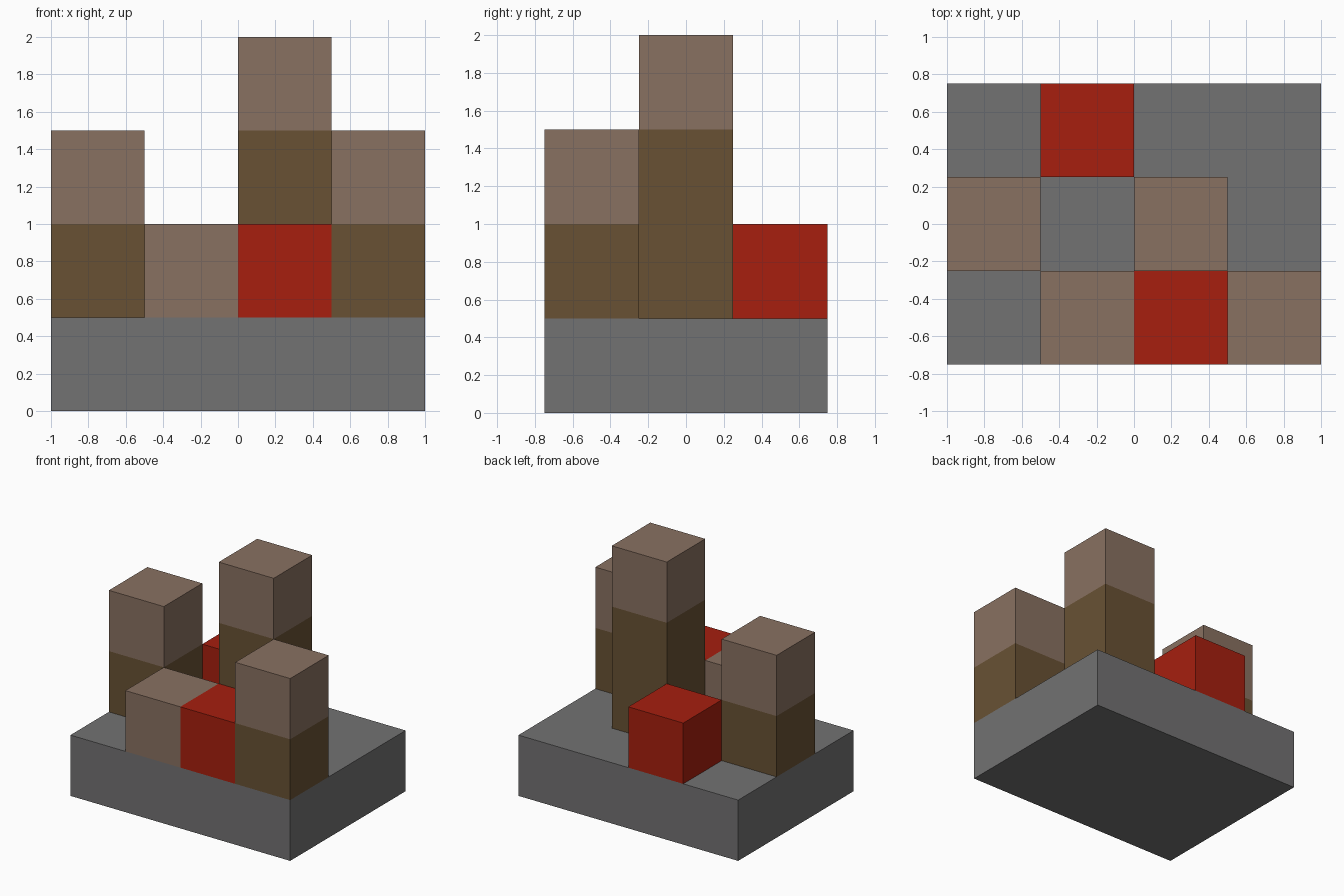
import bpy

default = bpy.data.objects.get("Cube")
if default:
    bpy.data.objects.remove(default, do_unlink=True)

U = 0.5  # side of one block


def make_material(name, rgb):
    mat = bpy.data.materials.new(name)
    mat.use_nodes = True
    color = (*rgb, 1)
    mat.diffuse_color = color
    bsdf = next(n for n in mat.node_tree.nodes if n.type == "BSDF_PRINCIPLED")
    bsdf.inputs["Base Color"].default_value = color
    return mat


stone = make_material("stone grey", (0.17, 0.168, 0.17))
clay = make_material("pale clay", (0.25, 0.165, 0.12))
earth = make_material("dark earth", (0.14, 0.083, 0.034))
red = make_material("red", (0.385, 0.0135, 0.0045))


def block(name, mat, column, row, level, size=(1, 1, 1)):
    """Box centred on a grid column and row, resting on a level, in block units."""
    bpy.ops.mesh.primitive_cube_add(
        size=1, location=(column * U, row * U, (level + size[2] / 2) * U))
    obj = bpy.context.object
    obj.name = name
    obj.scale = [s * U for s in size]
    bpy.ops.object.transform_apply(location=False, rotation=False, scale=True)
    obj.data.materials.append(mat)
    return obj


def tower(name, column, row, earth_blocks):
    """Dark shaft on the base with one pale block on top."""
    block(name + "_shaft", earth, column, row, 1, (1, 1, earth_blocks))
    block(name + "_cap", clay, column, row, 1 + earth_blocks)


# Base slab
block("base_slab", stone, 0, 0, 0, (4, 3, 1))

# Towers
tower("tall_tower", 0.5, 0, 2)
tower("side_tower", -1.5, 0, 1)
tower("corner_tower", 1.5, -1, 1)

# Low single blocks
block("low_clay_block", clay, -0.5, -1, 1)
block("front_red_block", red, 0.5, -1, 1)
block("back_red_block", red, -0.5, 1, 1)
